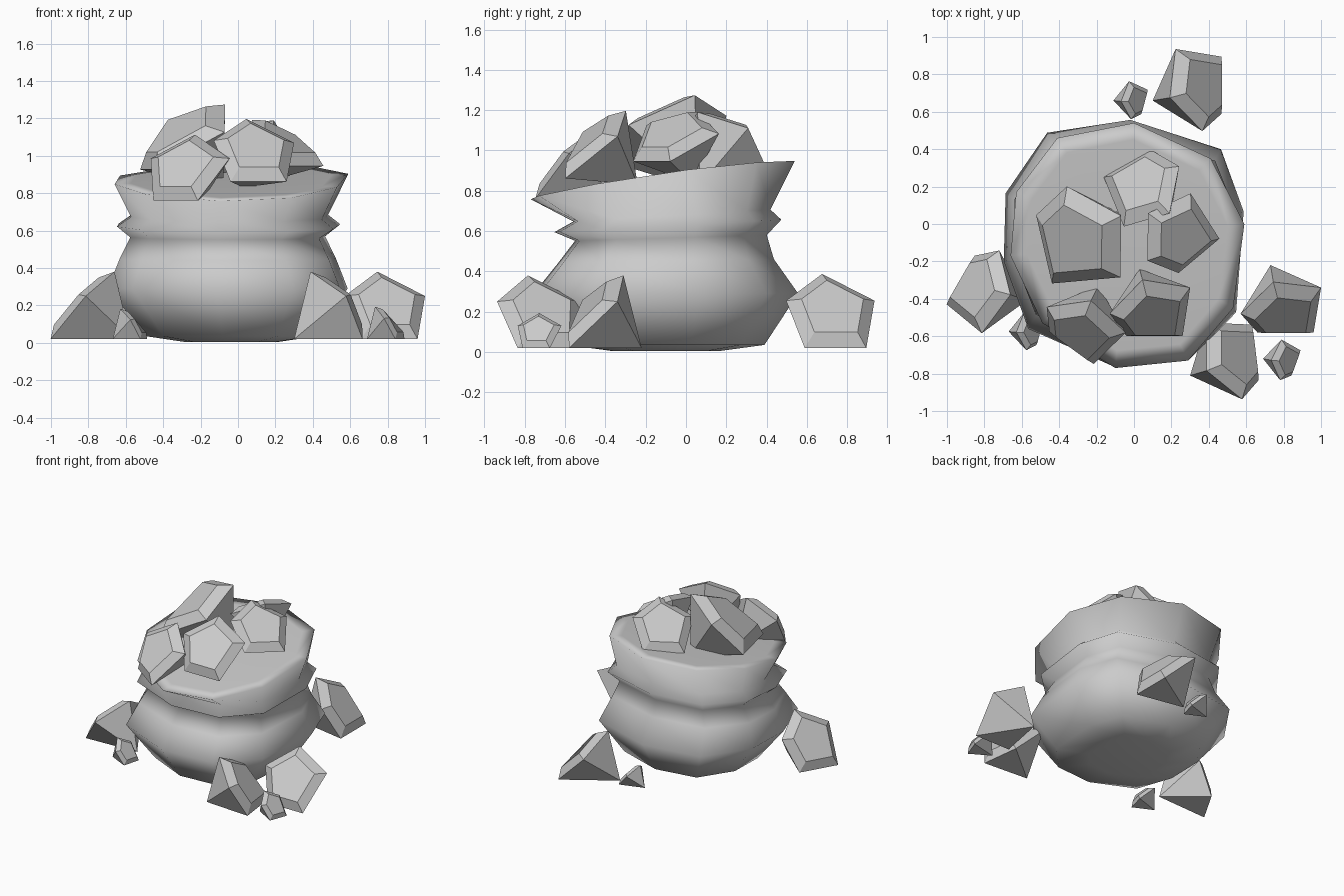
import bpy, bmesh
from math import radians
from mathutils import Vector, Matrix

if "Cube" in bpy.data.objects:
    bpy.data.objects.remove(bpy.data.objects["Cube"])


def finish(bm, name, smooth=False):
    bmesh.ops.recalc_face_normals(bm, faces=bm.faces[:])
    me = bpy.data.meshes.new(name)
    bm.to_mesh(me)
    bm.free()
    for p in me.polygons:
        p.use_smooth = smooth
    ob = bpy.data.objects.new(name, me)
    bpy.context.collection.objects.link(ob)
    return ob


# Sack: irregular ten-sided outlines for body and rim, scaled into stacked rings
BODY = [(0, .57), (.48, .41), (.60, .07), (.56, -.48), (.31, -.74),
        (-.10, -.77), (-.54, -.57), (-.67, -.2), (-.66, .17), (-.44, .5)]
RIM = [(0, .54), (.41, .35), (.59, .0), (.53, -.45), (.29, -.73),
       (-.10, -.77), (-.49, -.53), (-.66, -.17), (-.63, .17), (-.41, .46)]
CX, CY = -.035, -.1


def rim_z(x, y):
    t = y + .77
    return .76 + .2 * t - .043 * t * t + .025 * x


def ring(bm, sx, sy, z, tilt=0, dx=0, dy=0, rim=False):
    out = []
    for x, y in RIM if rim else BODY:
        px = CX + dx + (x - CX) * sx
        py = CY + dy + (y - CY) * sy
        pz = z + (rim_z(px, py) if rim else tilt * (py - CY))
        out.append(bm.verts.new((px, py, pz)))
    return out


bm = bmesh.new()
rings = [
    ring(bm, .40, .40, .005),
    ring(bm, .72, .73, .035),
    ring(bm, 1.01, .98, .29, 0, -.02),
    ring(bm, .91, .80, .45, .02, -.02),
    ring(bm, .82, .71, .565, .03, -.02, .025),     # neck
    ring(bm, .94, .84, .625, .055, -.015, .01),    # tie fold
    ring(bm, .83, .73, .675, .06, -.01, .03),
    ring(bm, 1, 1, 0, rim=True),                   # flared rim
    ring(bm, .86, .86, 0, rim=True),
    ring(bm, .6, .6, 0, rim=True),                 # filling under the gems
]
for a, b in zip(rings, rings[1:]):
    for i in range(10):
        j = (i + 1) % 10
        bm.faces.new((a[i], a[j], b[j], b[i]))
bm.faces.new(rings[0])
bm.faces.new(rings[-1])
finish(bm, "sack", True)

# Gem: pentagon girdle, smaller table and a point at the origin
GIRDLE = [Vector(p) for p in ((-.07, -.36, 0), (.23, -.36, 0), (.27, -.12, .23),
                              (.015, -.09, .36), (-.16, -.26, .23))]


def gem(name, tip, turn, size=1, tilt=0):
    bm = bmesh.new()
    c = sum(GIRDLE, Vector()) / 5
    n = c.normalized()
    point = bm.verts.new((0, 0, 0))
    g = [bm.verts.new(p) for p in GIRDLE]
    t = [bm.verts.new(c + (p - c) * .7 + n * .05) for p in GIRDLE]
    for i in range(5):
        j = (i + 1) % 5
        bm.faces.new((point, g[j], g[i]))
        bm.faces.new((g[i], g[j], t[j], t[i]))
    bm.faces.new(t)
    bm.transform(Matrix.Translation(tip) @ Matrix.Rotation(radians(turn), 4, 'Z')
                 @ Matrix.Rotation(radians(-tilt), 4, 'X') @ Matrix.Scale(size, 4))
    finish(bm, name)


# Gems on the ground
gem("ground_gem_left", (-.575, -.41, .02), -120)
gem("ground_gem_front", (.30, -.81, .02), 97)
gem("ground_gem_right", (.73, -.22, .02), 0)
gem("ground_gem_back", (.10, .66, .02), 90, 1.02)
gem("small_gem_left", (-.67, -.575, .02), 75, .45)
gem("small_gem_right", (.69, -.72, .02), 70, .48)
gem("small_gem_back", (-.11, .66, .02), 75, .45)

# Gems heaped in the sack
gem("top_gem_large", (-.08, .06, .81), -77, 1.25, 15)
gem("top_gem_back", (.20, .07, .83), -150, .97, 15)
gem("top_gem_right", (.08, .03, .84), 40, .95, 18)
gem("top_gem_front", (.03, -.24, .83), 0, 1, 5)
gem("top_gem_front_left", (-.19, -.33, .76), -36, .98)
